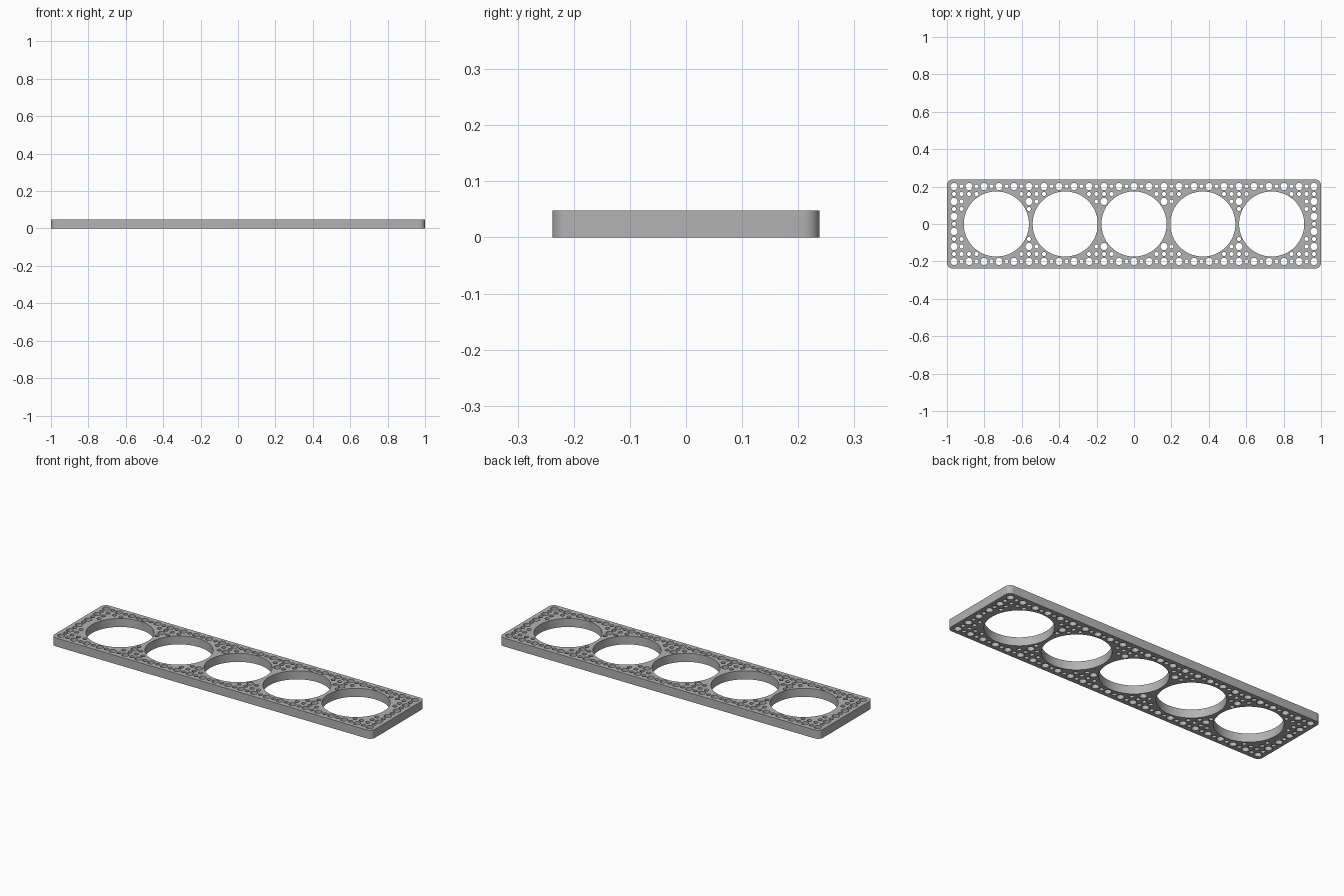
import bpy
from math import sin, cos, pi, hypot

old = bpy.data.objects.get("Cube")
if old:
    bpy.data.objects.remove(old, do_unlink=True)

HALF_X, HALF_Y, HEIGHT, CORNER = 1.0, 0.238, 0.048, 0.03
PITCH = 0.0401            # spacing of the perforation grid
PORT_R, PORT_STEP = 0.174, 0.368
BIG_R, SMALL_R = 0.019, 0.0115
CLEARANCE = 0.006

curve = bpy.data.curves.new("perforated_plate", "CURVE")
curve.dimensions = "2D"
curve.fill_mode = "BOTH"
curve.extrude = HEIGHT / 2


def add_loop(points):
    spline = curve.splines.new("POLY")
    spline.points.add(len(points) - 1)
    for p, (x, y) in zip(spline.points, points):
        p.co = (x, y, 0, 1)
    spline.use_cyclic_u = True


def arc(cx, cy, r, start, sweep, n):
    return [(cx + r * cos(start + sweep * i / n), cy + r * sin(start + sweep * i / n)) for i in range(n)]


# Rounded outline
outline = []
for q, (sx, sy) in enumerate([(1, 1), (-1, 1), (-1, -1), (1, -1)]):
    cx, cy = sx * (HALF_X - CORNER), sy * (HALF_Y - CORNER)
    outline += arc(cx, cy, CORNER, q * pi / 2, pi / 2, 8)
    end = (q + 1) * pi / 2
    outline.append((cx + CORNER * cos(end), cy + CORNER * sin(end)))
add_loop(outline)

# Five large round openings
ports = [PORT_STEP * i for i in range(-2, 3)]
for cx in ports:
    add_loop(arc(cx, 0, PORT_R, 0, 2 * pi, 96))

# Grid of alternating large and small holes wherever they clear the openings
for i in range(-24, 25):
    for j in range(-5, 6):
        x, y = i * PITCH, j * PITCH
        big = i % 2 == 0 and j % 2 == 1
        r = BIG_R if big else SMALL_R
        if all(hypot(x - cx, y) > PORT_R + r + CLEARANCE for cx in ports):
            add_loop(arc(x, y, r, 0, 2 * pi, 24 if big else 16))

# Solid plate
plate = bpy.data.objects.new("perforated_plate", curve)
plate.location.z = HEIGHT / 2
bpy.context.collection.objects.link(plate)
bpy.ops.object.select_all(action="DESELECT")
plate.select_set(True)
bpy.context.view_layer.objects.active = plate
bpy.ops.object.convert(target="MESH")
plate = bpy.context.object

mat = bpy.data.materials.new("plain grey")
mat.use_nodes = True
grey = (0.45, 0.45, 0.45, 1)
mat.diffuse_color = grey
mat.node_tree.nodes["Principled BSDF"].inputs["Base Color"].default_value = grey
plate.data.materials.clear()
plate.data.materials.append(mat)

# Weld the caps to the walls
import bmesh
bm = bmesh.new()
bm.from_mesh(plate.data)
bmesh.ops.remove_doubles(bm, verts=bm.verts, dist=0.0001)
bmesh.ops.recalc_face_normals(bm, faces=bm.faces)
bm.to_mesh(plate.data)
bm.free()
bpy.ops.object.shade_smooth_by_angle()
